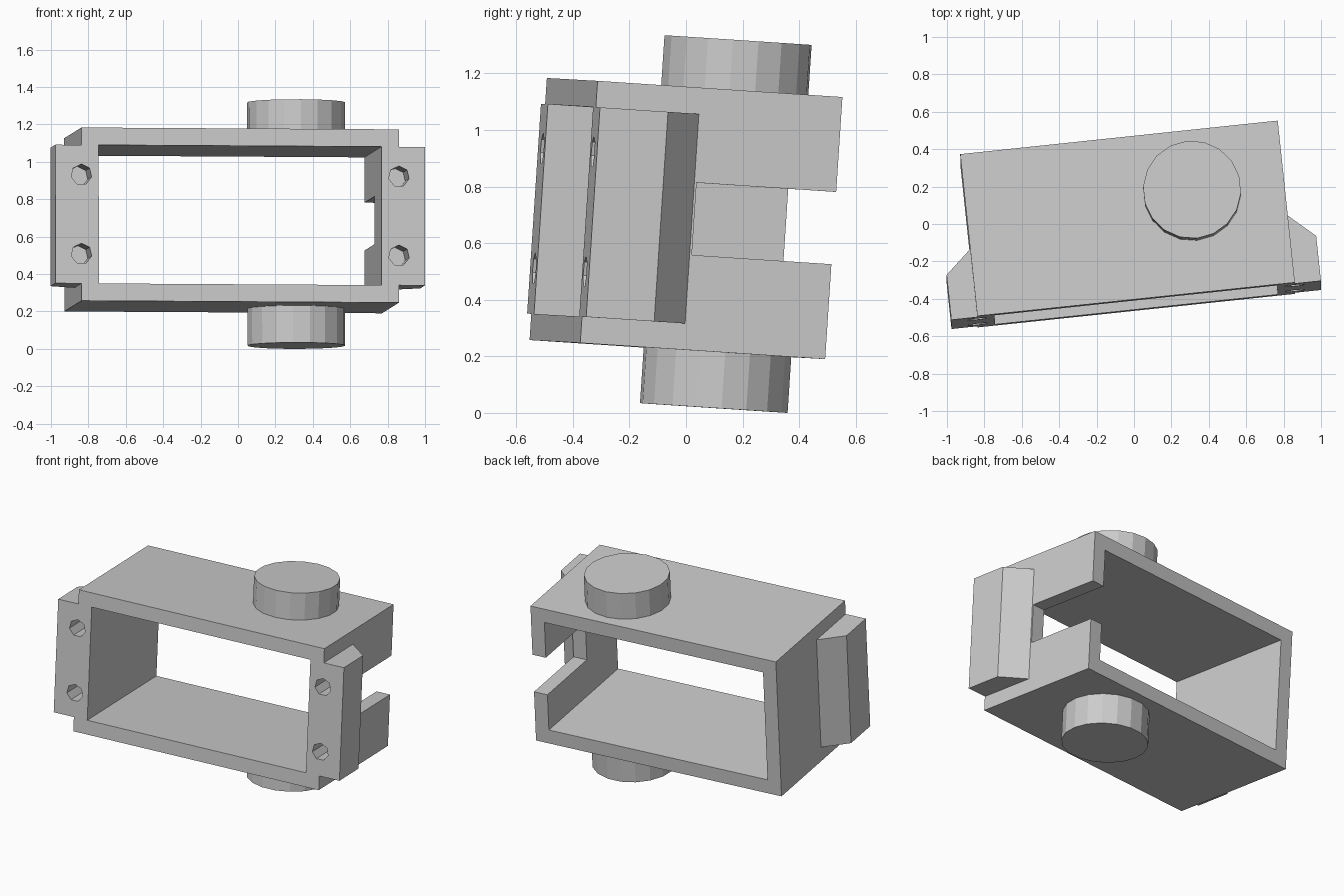
import bpy
import bmesh
from math import radians
from mathutils import Matrix, Euler

if "Cube" in bpy.data.objects:
    bpy.data.objects.remove(bpy.data.objects["Cube"], do_unlink=True)

# Main dimensions, measured from the centre of the frame
HALF_X, HALF_Y, HALF_Z = 0.8535, 0.436, 0.464
WALL = 0.093
FLANGE_OUT = 0.14
FLANGE_DEPTH, FLANGE_SLOPE = 0.242, 0.125
FLANGE_Z = HALF_Z - WALL
PLACE = Matrix.Translation((-0.034, 0, 0.687)) @ Euler(
    (radians(-3.76), radians(0.34), radians(6.03))).to_matrix().to_4x4()

grey = bpy.data.materials.new("light grey")
grey.use_nodes = True
grey.diffuse_color = (0.6, 0.6, 0.6, 1)
grey.node_tree.nodes["Principled BSDF"].inputs["Base Color"].default_value = (0.6, 0.6, 0.6, 1)


def make_object(name, bm):
    bmesh.ops.recalc_face_normals(bm, faces=bm.faces)
    mesh = bpy.data.meshes.new(name)
    bm.to_mesh(mesh)
    bm.free()
    mesh.materials.append(grey)
    obj = bpy.data.objects.new(name, mesh)
    bpy.context.collection.objects.link(obj)
    return obj


def box(name, low, high):
    bm = bmesh.new()
    bmesh.ops.create_cube(bm, size=1)
    for v in bm.verts:
        v.co = [high[i] if v.co[i] > 0 else low[i] for i in range(3)]
    return make_object(name, bm)


def cylinder(name, radius, depth, sides, matrix):
    bm = bmesh.new()
    bmesh.ops.create_cone(bm, cap_ends=True, segments=sides, radius1=radius,
                          radius2=radius, depth=depth, matrix=matrix)
    return make_object(name, bm)


def prism(name, outline, half_height):
    bm = bmesh.new()
    face = bm.faces.new([bm.verts.new((x, y, -half_height)) for x, y in outline])
    top = bmesh.ops.extrude_face_region(bm, geom=[face])["geom"]
    bmesh.ops.translate(bm, vec=(0, 0, 2 * half_height),
                        verts=[g for g in top if isinstance(g, bmesh.types.BMVert)])
    return make_object(name, bm)


def combine(target, tool, operation):
    mod = target.modifiers.new(operation, "BOOLEAN")
    mod.operation, mod.solver, mod.object = operation, "EXACT", tool
    bpy.context.view_layer.objects.active = target
    bpy.ops.object.modifier_apply(modifier=mod.name)
    bpy.data.objects.remove(tool, do_unlink=True)


# Rectangular frame body
frame = box("mounting_frame", (-HALF_X, -HALF_Y, -HALF_Z), (HALF_X, HALF_Y, HALF_Z))

# Side flanges with a sloped back
for side in (-1, 1):
    inner, outer = HALF_X - WALL / 2, HALF_X + FLANGE_OUT
    back = -HALF_Y + FLANGE_DEPTH
    outline = [(inner, -HALF_Y), (outer, -HALF_Y), (outer, back),
               (HALF_X, back + FLANGE_SLOPE), (inner, back + FLANGE_SLOPE)]
    flange = prism("flange", [(side * x, y) for x, y in outline], FLANGE_Z)
    combine(frame, flange, "UNION")

# Opening through the frame, and the cable slot in the left wall
combine(frame, box("opening", (WALL - HALF_X, -1, -FLANGE_Z),
                   (HALF_X - WALL, 1, FLANGE_Z)), "DIFFERENCE")
combine(frame, box("slot", (0.6, -HALF_Y + 0.375, -0.128), (1.2, 1, 0.128)), "DIFFERENCE")

# Blind screw holes in the flange fronts
for x in (-HALF_X, HALF_X):
    for z in (-0.212, 0.212):
        turn = Matrix.Translation((x, -HALF_Y, z)) @ Matrix.Rotation(radians(90), 4, "X")
        combine(frame, cylinder("hole", 0.056, 0.4, 7, turn), "DIFFERENCE")

# Round pivots above and below
parts = [frame]
for name, start, end, spin in (("top_pivot", HALF_Z - 0.01, 0.641, 0),
                               ("bottom_pivot", -0.662, 0.01 - HALF_Z, 10)):
    spot = Matrix.Translation((0.358, 0.105, (start + end) / 2))
    spot = spot @ Matrix.Rotation(radians(spin), 4, "Z")
    parts.append(cylinder(name, 0.262, end - start, 18, spot))

# Tilt everything into place and rest it on the ground
for obj in parts:
    obj.data.transform(PLACE)
lowest = min(v.co.z for obj in parts for v in obj.data.vertices)
for obj in parts:
    obj.data.transform(Matrix.Translation((0, 0, -lowest)))
